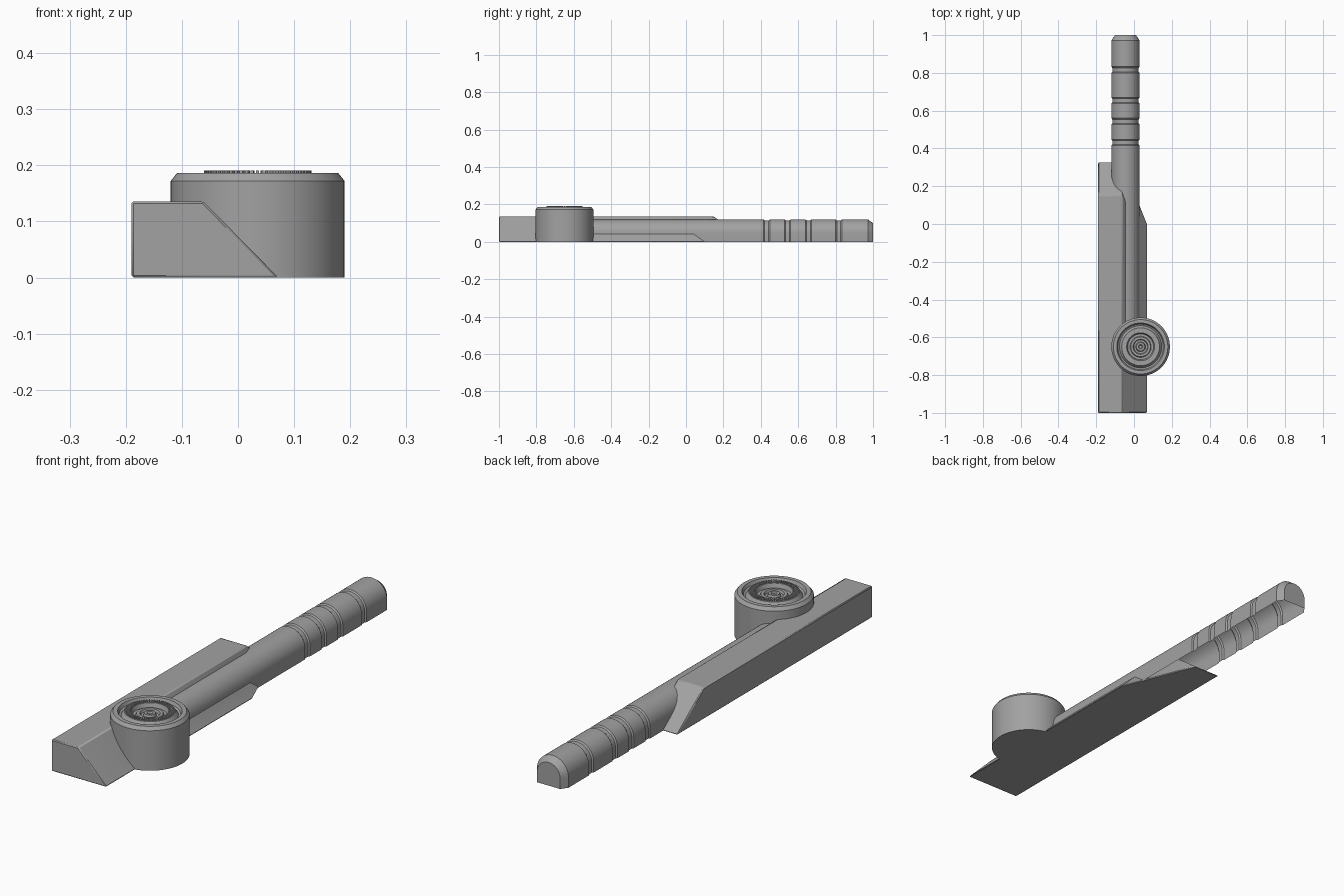
import bpy, bmesh, math
from mathutils import Vector

cube = bpy.data.objects.get("Cube")
if cube:
    bpy.data.objects.remove(cube, do_unlink=True)

grey = bpy.data.materials.new("mid grey")
grey.use_nodes = True
grey.diffuse_color = (0.36, 0.36, 0.36, 1)
grey.node_tree.nodes["Principled BSDF"].inputs["Base Color"].default_value = grey.diffuse_color


def finish(bm, name, angle=30):
    bmesh.ops.recalc_face_normals(bm, faces=bm.faces)
    mesh = bpy.data.meshes.new(name)
    bm.to_mesh(mesh)
    bm.free()
    mesh.materials.append(grey)
    obj = bpy.data.objects.new(name, mesh)
    bpy.context.collection.objects.link(obj)
    bpy.ops.object.select_all(action='DESELECT')
    obj.select_set(True)
    bpy.context.view_layer.objects.active = obj
    bpy.ops.object.shade_smooth_by_angle(angle=math.radians(angle))
    return obj


def loft(bm, rings):
    """Skin a list of closed rings of equal length; returns the vertex rings."""
    loops = [[bm.verts.new(p) for p in ring] for ring in rings]
    for a, b in zip(loops, loops[1:]):
        for i in range(len(a)):
            j = (i + 1) % len(a)
            bm.faces.new((a[i], a[j], b[j], b[i]))
    return loops


def cut(bm, point, normal):
    """Slice off everything on the normal side of a plane and cap the cut."""
    geom = bm.verts[:] + bm.edges[:] + bm.faces[:]
    res = bmesh.ops.bisect_plane(bm, geom=geom, plane_co=point, plane_no=normal, clear_outer=True)
    edges = [e for e in res["geom_cut"] if isinstance(e, bmesh.types.BMEdge)]
    bmesh.ops.contextual_create(bm, geom=edges)


# Wedge-sided body, with a sloped back end and a tapered rear corner
bm = bmesh.new()
profile = [(-0.19, 0), (0.072, 0), (-0.062, 0.136), (-0.19, 0.136)]
ends = loft(bm, [[(x, y, z) for x, z in profile] for y in (-1, 0.6)])
for end in ends:
    bm.faces.new(end)
cut(bm, Vector((0, 0.33, 0)), Vector((0, 0.135, 0.18)).normalized())
cut(bm, Vector((0.07, 0, 0)), Vector((0.5, 0.2, 0.28)).normalized())
body = finish(bm, "body")
bevel = body.modifiers.new("soft edges", 'BEVEL')
bevel.width = 0.004
bevel.segments = 1


# Arched handle, open underneath, with ring grooves
def arch(y, inset, base=0):
    r = 0.075 - inset
    pts = [(-0.045 + r, y, base)]
    for i in range(25):
        a = math.pi * i / 24
        pts.append((-0.045 + r * math.cos(a), y, 0.045 + r * math.sin(a)))
    return pts + [(-0.045 - r, y, base)]


stations = [(-0.62, 0)]
for start in (0.415, 0.527, 0.638, 0.8):
    stations += [(start, 0), (start + 0.006, 0.005), (start + 0.027, 0.005), (start + 0.033, 0)]
stations += [(0.972, 0), (1, 0.02)]
bm = bmesh.new()
rings = loft(bm, [arch(y, d) for y, d in stations])
bm.faces.new(rings[-1])
under = [f for f in bm.faces if len(f.verts) == 4 and all(v.co.z < 0.001 for v in f.verts)]
bmesh.ops.delete(bm, geom=under, context='FACES_ONLY')
finish(bm, "handle", 25)

# Round housing with a stepped, recessed top
CX, CY = 0.035, -0.65


def lathe(name, profile, steps=96):
    bm = bmesh.new()
    turns = [2 * math.pi * i / steps for i in range(steps)]
    rings = loft(bm, [[(CX + r * math.cos(a), CY + r * math.sin(a), z) for a in turns]
                      for r, z in profile])
    bm.faces.new(rings[0])
    bm.faces.new(rings[-1])
    return finish(bm, name)


lathe("round_housing", [
    (0.155, 0), (0.155, 0.172), (0.144, 0.186), (0.126, 0.186), (0.12, 0.172),
    (0.112, 0.168), (0.1, 0.186), (0.074, 0.186), (0.068, 0.168), (0.056, 0.168),
    (0.052, 0.176), (0.04, 0.176), (0.036, 0.166), (0.026, 0.166), (0.022, 0.178),
    (0.012, 0.178), (0.008, 0.172)])

# Ring of fine teeth around the recess
bm = bmesh.new()
teeth = 60
for i in range(teeth):
    a = 2 * math.pi * i / teeth
    u, v = Vector((math.cos(a), math.sin(a), 0)), Vector((-math.sin(a), math.cos(a), 0))
    centre = Vector((CX, CY, 0))
    square = [(0.076, -1), (0.096, -1), (0.096, 1), (0.076, 1)]
    caps = loft(bm, [[centre + u * r + v * s * 0.0025 + Vector((0, 0, z)) for r, s in square]
                     for z in (0.184, 0.191)])
    for cap in caps:
        bm.faces.new(cap)
finish(bm, "teeth_ring")
